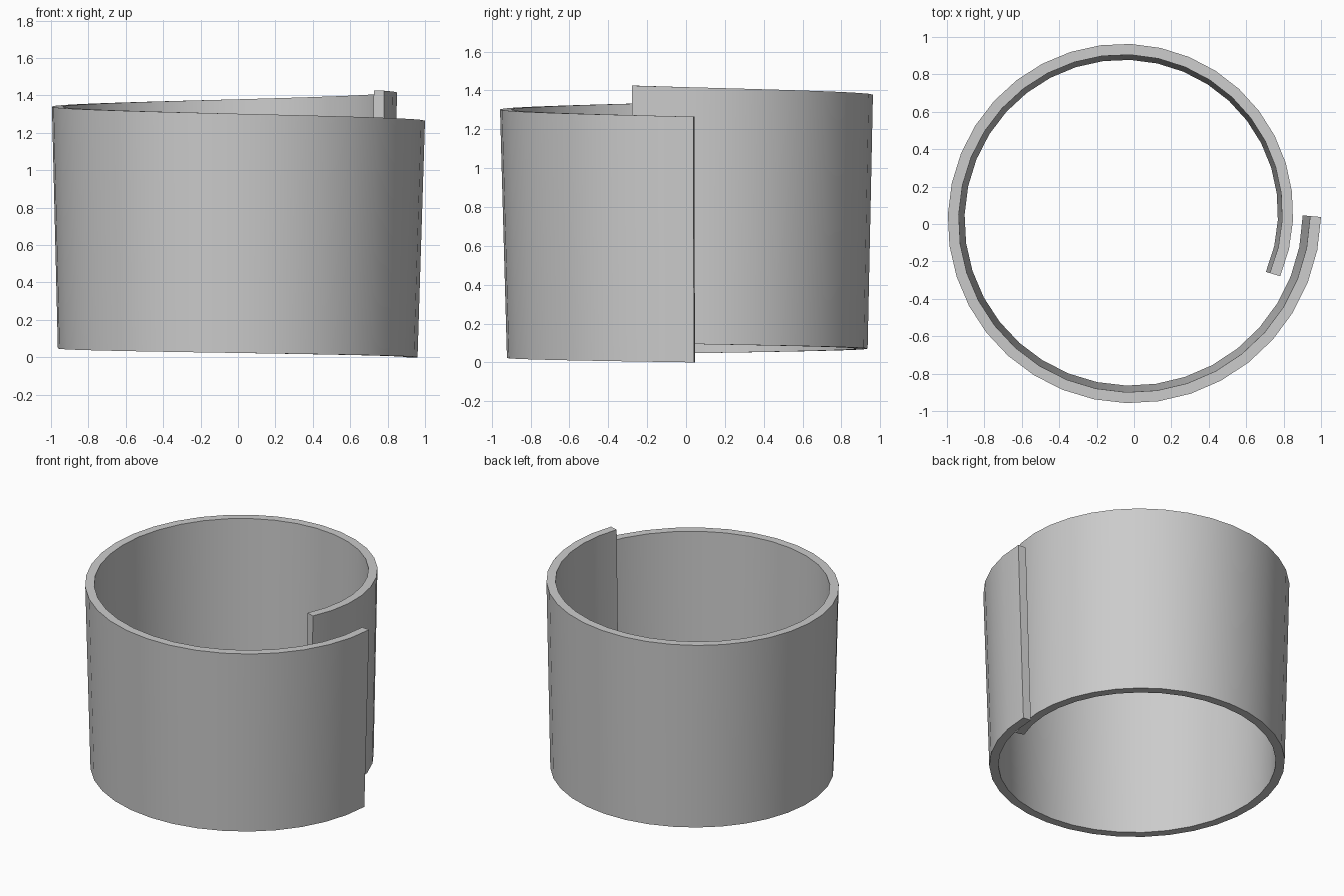
import bpy, bmesh, math
from mathutils import Vector

if "Cube" in bpy.data.objects:
    bpy.data.objects.remove(bpy.data.objects["Cube"])

STEPS = 38
TURN = math.radians(381.5)
CX, CY = -0.035, 0.04
HALF = 0.029          # half the sheet thickness


def lerp(a, b, t):
    return a + (b - a) * t


bm = bmesh.new()
rings = []
# Rolled strip: spirals inward clockwise, climbs, and leans outward to the top
for i in range(STEPS + 1):
    t = i / STEPS
    a = -TURN * t
    r = lerp(1.006, 0.848, t)
    lean = lerp(0.04, 0.022, t)
    centre = Vector((CX + r * math.cos(a), CY + r * math.sin(a), 0))
    # the two ends are cut square to their own segment
    turn = TURN / STEPS / 2
    na = a - turn if i == 0 else a + turn if i == STEPS else a
    n = Vector((math.cos(na), math.sin(na), 0))
    bottom = Vector((0, 0, lerp(0, 0.10, t)))
    top = Vector((0, 0, lerp(1.265, 1.425, t)))
    rings.append([bm.verts.new(centre + n * o + z) for o, z in (
        (-HALF - lean, bottom), (HALF - lean, bottom),
        (HALF, top), (-HALF, top))])

for p, q in zip(rings, rings[1:]):
    for k in range(4):
        j = (k + 1) % 4
        bm.faces.new((p[k], p[j], q[j], q[k]))
bm.faces.new(rings[0])
bm.faces.new(rings[-1])
bmesh.ops.recalc_face_normals(bm, faces=bm.faces)

mesh = bpy.data.meshes.new("rolled_strip")
bm.to_mesh(mesh)
bm.free()
strip = bpy.data.objects.new("rolled_strip", mesh)
bpy.context.collection.objects.link(strip)
bpy.context.view_layer.objects.active = strip
strip.select_set(True)
bpy.ops.object.shade_smooth_by_angle(angle=math.radians(30))
